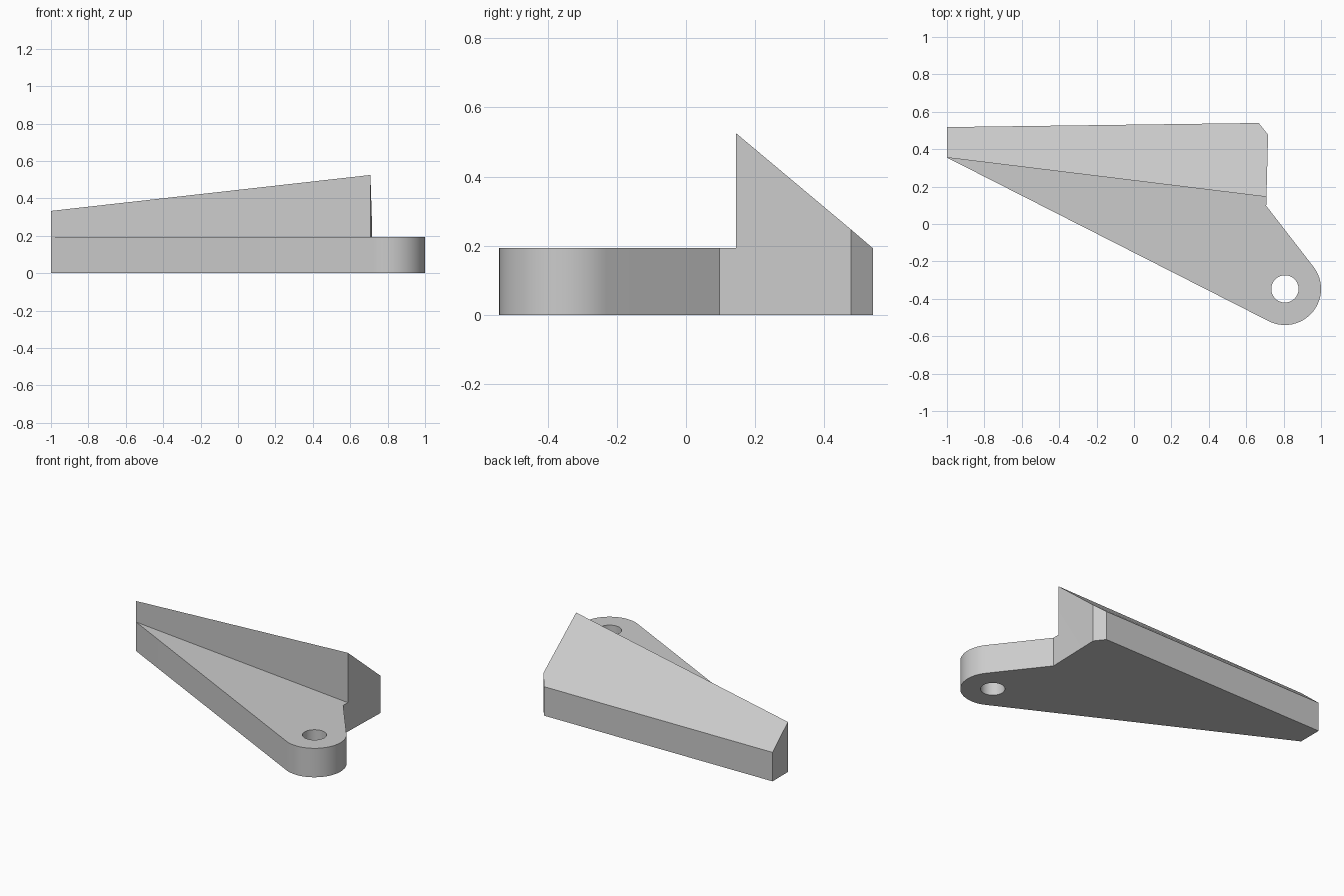
import bpy, bmesh, math

if "Cube" in bpy.data.objects:
    bpy.data.objects.remove(bpy.data.objects["Cube"])

BASE_Z = 0.193                      # thickness of the flat arm
CX, CY, R, HOLE_R = 0.807, -0.347, 0.193, 0.073
LEFT, NOTCH = (-1.0, 0.355), (0.707, 0.097)
RIDGE_END, CORNER, BEVEL, BACK = (0.708, 0.145), (0.717, 0.477), (0.667, 0.54), (-1.0, 0.518)


def tangent_angle(p, side):
    """Angle on the rounded end where the line from p touches it."""
    dx, dy = p[0] - CX, p[1] - CY
    return math.atan2(dy, dx) + side * math.acos(R / math.hypot(dx, dy))


# Outline, counter-clockwise, with a rounded end tangent to both edges
a0 = tangent_angle(LEFT, 1) - 2 * math.pi
a1 = tangent_angle(NOTCH, -1)
N = 32
arc = [(CX + R * math.cos(a0 + (a1 - a0) * i / N),
        CY + R * math.sin(a0 + (a1 - a0) * i / N)) for i in range(N + 1)]
outline = [LEFT] + arc + [NOTCH, RIDGE_END, CORNER, BEVEL, BACK]
n = len(outline)
r, c, k, b = n - 4, n - 3, n - 2, n - 1

bm = bmesh.new()
low = [bm.verts.new((x, y, 0)) for x, y in outline]
top = [bm.verts.new((x, y, 0.247 if i == c else BASE_Z)) for i, (x, y) in enumerate(outline)]
peak_l = bm.verts.new((*LEFT, 0.333))
peak_r = bm.verts.new((*RIDGE_END, 0.525))

# Underside and side walls; the two ends also carry the wedge profile
bm.faces.new(low[::-1])
for i in range(n):
    j = (i + 1) % n
    ring = [low[i], low[j], top[j]]
    if i == r:
        ring.append(peak_r)
    if i == b:
        ring.append(peak_l)
    bm.faces.new(ring + [top[i]])

# Flat arm top, upright wedge wall, sloping wedge back
bm.faces.new(top[:r + 1])
bm.faces.new([top[0], top[r], peak_r, peak_l])
bm.faces.new([peak_l, peak_r, top[c], top[k], top[b]])
bmesh.ops.recalc_face_normals(bm, faces=bm.faces)

mesh = bpy.data.meshes.new("wedge_arm")
bm.to_mesh(mesh)
bm.free()
arm = bpy.data.objects.new("wedge_arm", mesh)
bpy.context.collection.objects.link(arm)
mat = bpy.data.materials.new("light_grey")
mat.diffuse_color = (0.6, 0.6, 0.6, 1)
mat.use_nodes = True
mat.node_tree.nodes["Principled BSDF"].inputs["Base Color"].default_value = mat.diffuse_color
mesh.materials.append(mat)

# Pivot hole through the rounded end
bpy.ops.mesh.primitive_cylinder_add(vertices=48, radius=HOLE_R, depth=1, location=(CX, CY, 0))
cutter = bpy.context.object
cutter.name = "hole_cutter"
cutter.hide_render = True
cutter.data.materials.append(mat)
cut = arm.modifiers.new("pivot_hole", 'BOOLEAN')
cut.operation = 'DIFFERENCE'
cut.solver = 'EXACT'
cut.object = cutter

bpy.ops.object.select_all(action='DESELECT')
arm.select_set(True)
bpy.context.view_layer.objects.active = arm
bpy.ops.object.modifier_apply(modifier=cut.name)
bpy.data.objects.remove(cutter)
bpy.ops.object.shade_smooth_by_angle(angle=math.radians(20))
